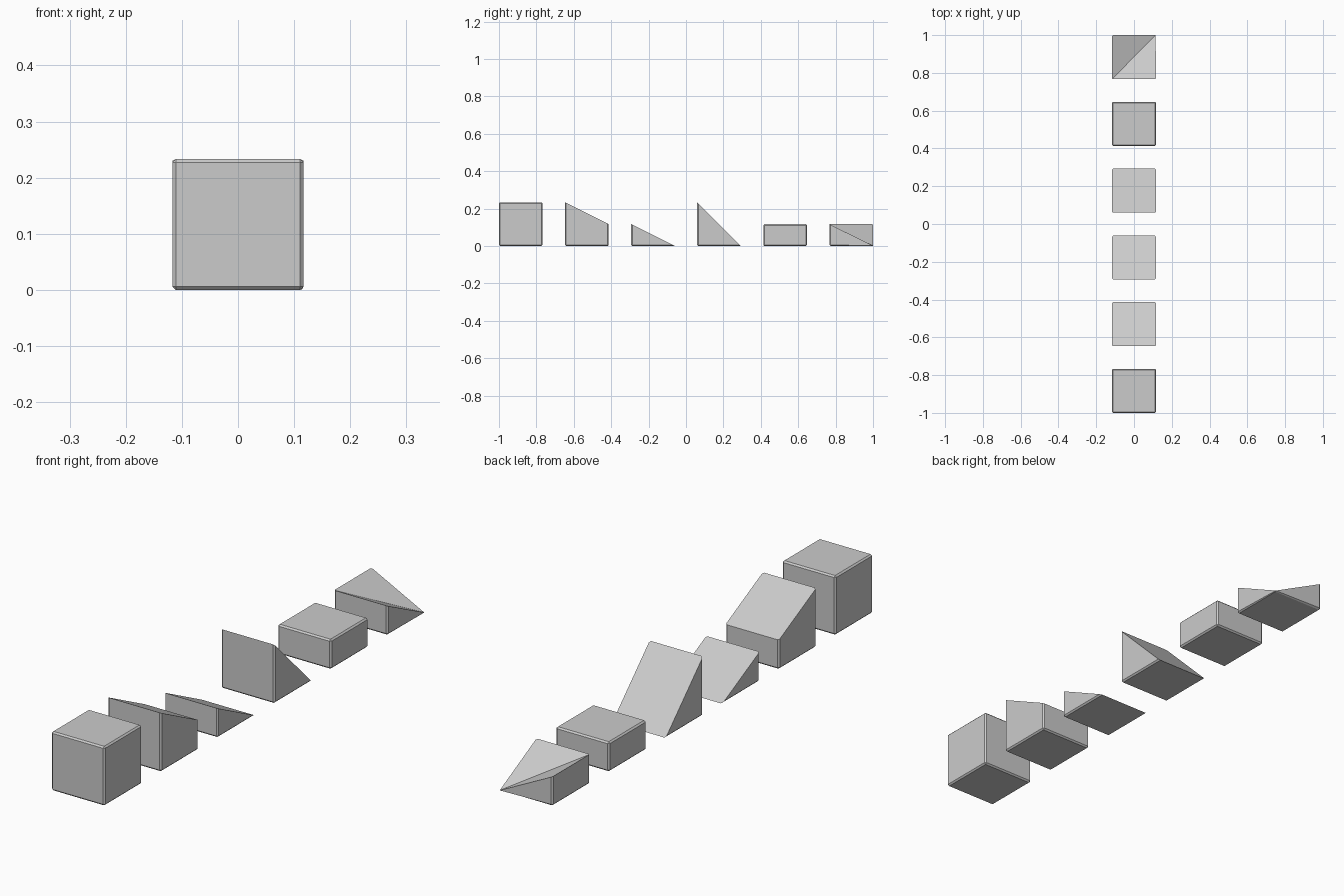
import bpy, bmesh

if "Cube" in bpy.data.objects:
    bpy.data.objects.remove(bpy.data.objects["Cube"])

S = 0.2333          # block side
H = S / 2           # half height / half width
PITCH = (2 - S) / 5
BEVEL = 0.006


def block(name, index, heights, split=False):
    """Block with corner heights: front-left, front-right, back-right, back-left."""
    y = -1 + H + index * PITCH
    corners = [(-H, -H), (H, -H), (H, H), (-H, H)]
    bm = bmesh.new()
    low = [bm.verts.new((cx, cy, 0)) for cx, cy in corners]
    top = [bm.verts.new((*c, h)) if h else v
           for c, h, v in zip(corners, heights, low)]
    loops = [low[::-1]]
    loops += [[low[i], low[(i + 1) % 4], top[(i + 1) % 4], top[i]] for i in range(4)]
    loops += [[top[0], top[1], top[2]], [top[0], top[2], top[3]]] if split else [top]
    for loop in loops:
        ring = list(dict.fromkeys(loop))
        if len(ring) > 2:
            bm.faces.new(ring)
    bm.normal_update()

    # chamfer every edge that does not border a slope
    def sloped(f):
        return 0.01 < abs(f.normal.z) < 0.99
    edges = [e for e in bm.edges if not any(sloped(f) for f in e.link_faces)]
    bmesh.ops.bevel(bm, geom=edges, offset=BEVEL, offset_type='OFFSET',
                    segments=1, profile=0.5, affect='EDGES', clamp_overlap=True)
    bmesh.ops.recalc_face_normals(bm, faces=bm.faces)
    mesh = bpy.data.meshes.new(name)
    bm.to_mesh(mesh)
    bm.free()
    ob = bpy.data.objects.new(name, mesh)
    ob.location.y = y
    bpy.context.collection.objects.link(ob)


# row of terrain blocks from front to back
block("full_cube", 0, (S, S, S, S))
block("upper_slope", 1, (S, S, H, H))
block("lower_slope", 2, (H, H, 0, 0))
block("steep_slope", 3, (S, S, 0, 0))
block("half_slab", 4, (H, H, H, H))
block("inner_corner_slope", 5, (H, H, 0, H), split=True)
